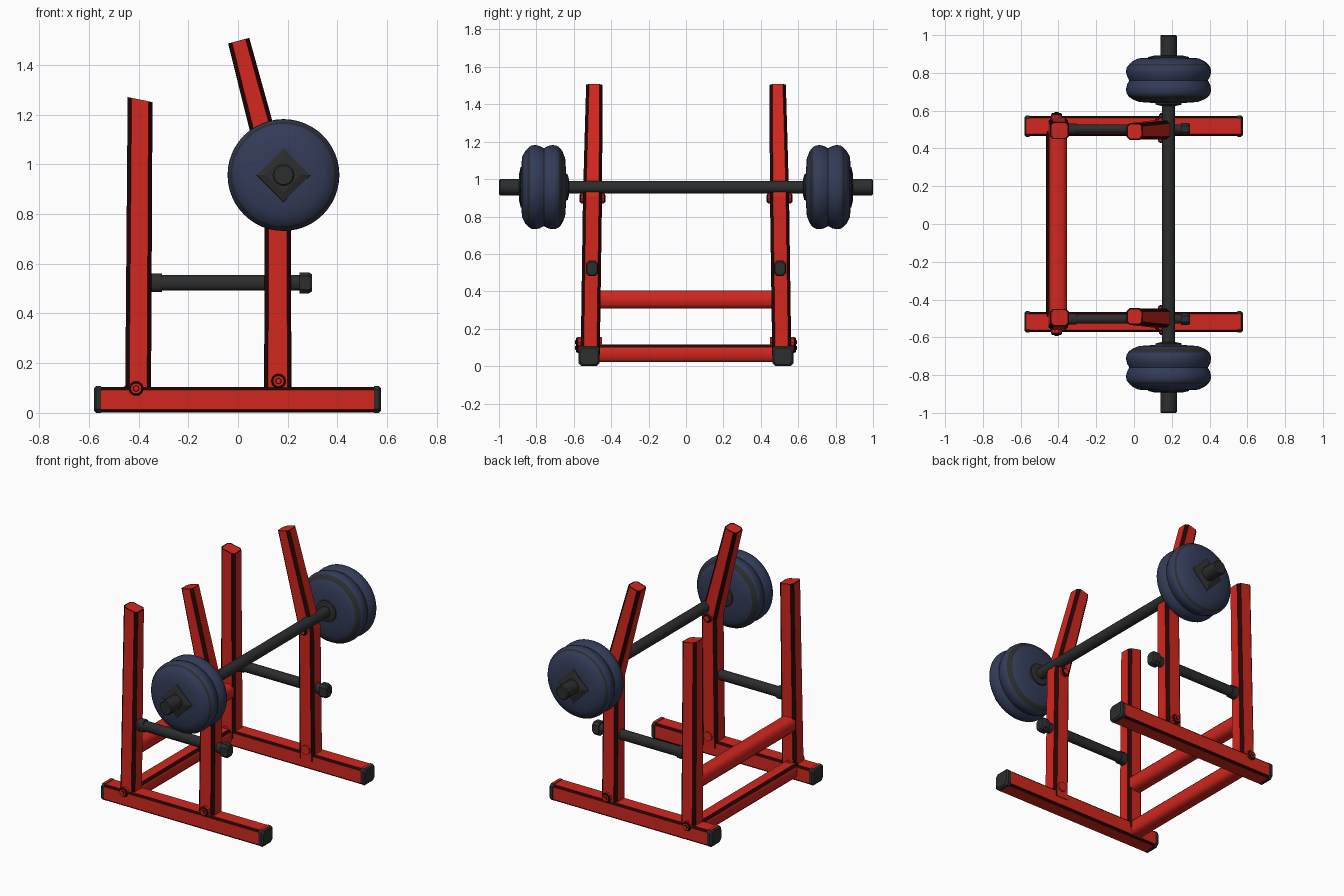
import bpy, bmesh, math
from mathutils import Vector

if "Cube" in bpy.data.objects:
    bpy.data.objects.remove(bpy.data.objects["Cube"])


def material(name, rgb):
    m = bpy.data.materials.new(name)
    m.diffuse_color = (*rgb, 1)
    m.use_nodes = True
    m.node_tree.nodes["Principled BSDF"].inputs["Base Color"].default_value = m.diffuse_color
    return m


RED = material("red paint", (0.64, 0.020, 0.013))
EDGE = material("dark red edge", (0.018, 0.0015, 0.0015))
BLACK = material("black rubber", (0.025, 0.026, 0.027))
BLUE = material("navy plate", (0.033, 0.044, 0.096))


def finish(name, bm, mats, angle=None):
    mesh = bpy.data.meshes.new(name)
    bm.to_mesh(mesh)
    bm.free()
    for m in mats:
        mesh.materials.append(m)
    ob = bpy.data.objects.new(name, mesh)
    bpy.context.collection.objects.link(ob)
    if angle:
        bpy.ops.object.select_all(action='DESELECT')
        ob.select_set(True)
        bpy.context.view_layer.objects.active = ob
        bpy.ops.object.shade_smooth_by_angle(angle=math.radians(angle))
    return ob


def beam(name, pts, sizes, mats, chamfer=0.016, ref=(0, 1, 0), end_slope=0, angle=None,
         paint=lambda n, is_chamfer: is_chamfer, rim=0):
    """Chamfered tube along a path; sizes are (along ref, across); paint picks faces for material 1."""
    bm = bmesh.new()
    pts = [Vector(p) for p in pts]
    rings, chamfers = [], set()
    for i, (p, (w, d)) in enumerate(zip(pts, sizes)):
        a = (p - pts[i - 1]).normalized() if i else Vector()
        b = (pts[i + 1] - p).normalized() if i < len(pts) - 1 else Vector()
        t = (a + b).normalized()
        u = Vector(ref)
        u = (u - t * u.dot(t)).normalized()
        v = t.cross(u)
        w, d, c = w / 2, d / 2, chamfer
        section = [(w, -d + c), (w, d - c), (w - c, d), (-w + c, d),
                   (-w, d - c), (-w, -d + c), (-w + c, -d), (w - c, -d)]
        rings.append([bm.verts.new(p + u * x + v * y) for x, y in section])
    for vert in rings[-1]:
        vert.co.z += end_slope * (vert.co.x - pts[-1].x)
    for r0, r1 in zip(rings, rings[1:]):
        for k in range(8):
            j = (k + 1) % 8
            f = bm.faces.new((r0[k], r0[j], r1[j], r1[k]))
            if k % 2:
                chamfers.add(f)
    bm.faces.new(rings[0])
    top = bm.faces.new(rings[-1])
    bmesh.ops.recalc_face_normals(bm, faces=bm.faces)
    if len(mats) > 1:
        for f in bm.faces:
            f.material_index = int(paint(f.normal, f in chamfers))
    if rim:  # dark border around the end face
        for f in bmesh.ops.inset_region(bm, faces=[top], thickness=rim)["faces"]:
            f.material_index = 1
    return finish(name, bm, mats, angle)


def lathe(name, centre, profile, mats, side=1, n=40, bands=(), angle=35):
    """Solid of revolution about a y axis through centre (x, z); bands take material 1."""
    bm = bmesh.new()
    cx, cz = centre
    rings = [[bm.verts.new((cx + r * math.cos(k * math.tau / n), side * y,
                            cz + r * math.sin(k * math.tau / n))) for k in range(n)]
             for y, r in profile]
    for i, (r0, r1) in enumerate(zip(rings, rings[1:])):
        for k in range(n):
            j = (k + 1) % n
            f = bm.faces.new((r0[k], r0[j], r1[j], r1[k]))
            f.material_index = int(i in bands)
    bm.faces.new(rings[0])
    bm.faces.new(rings[-1])
    bmesh.ops.recalc_face_normals(bm, faces=bm.faces)
    return finish(name, bm, mats, angle)


PAINT = [RED, EDGE]
AXLE = (0.183, 0.957)

for s, tag in ((-1, "front"), (1, "back")):
    # floor rail with rubber end caps, red on their upper faces
    beam(f"floor_rail_{tag}", [(-0.555, s * 0.518, 0.053), (0.55, s * 0.518, 0.053)],
         [(0.106, 0.102)] * 2, PAINT, 0.011)
    for x0, x1, end in ((-0.552, -0.58, "left"), (0.547, 0.576, "right")):
        beam(f"rail_cap_{end}_{tag}", [(x0, s * 0.518, 0.054), ((x0 + 2 * x1) / 3, s * 0.518, 0.054),
             (x1, s * 0.518, 0.054)], [(0.113, 0.108), (0.113, 0.108), (0.096, 0.088)],
             [BLACK, RED], paint=lambda n, is_chamfer: n.z > 0.9)

    # straight upright and bent upright
    beam(f"straight_upright_{tag}", [(-0.402, s * 0.512, 0.06), (-0.394, s * 0.495, 1.26)],
         [(0.102, 0.104), (0.092, 0.100)], PAINT, end_slope=-0.2, rim=0.008)
    beam(f"bent_upright_{tag}",
         [(0.16, s * 0.512, 0.06), (0.16, s * 0.500, 0.90), (0.003, s * 0.490, 1.497)],
         [(0.102, 0.110), (0.102, 0.106), (0.088, 0.088)], PAINT, rim=0.008)

    # safety bar with a sleeve and an end stop
    y = s * 0.503
    beam(f"safety_bar_{tag}", [(-0.37, y, 0.523), (0.27, y, 0.523)],
         [(0.050, 0.062)] * 2, [BLACK], 0.015, angle=50)
    beam(f"safety_bar_sleeve_{tag}", [(-0.36, y, 0.523), (-0.305, y, 0.523)],
         [(0.058, 0.074)] * 2, [BLACK], 0.015, angle=50)
    beam(f"safety_bar_stop_{tag}", [(0.248, y, 0.523), (0.285, y, 0.523), (0.297, y, 0.523)],
         [(0.064, 0.084), (0.064, 0.084), (0.052, 0.070)], [BLACK], 0.015)

    # bolts at the feet and at the bend
    for x, z, foot in ((-0.41, 0.098, "left"), (0.163, 0.128, "right")):
        lathe(f"foot_bolt_{foot}_{tag}", (x, z),
              [(0.45, 0.030), (0.578, 0.030), (0.588, 0.022), (0.588, 0.012), (0.594, 0.010)],
              PAINT, s, 10, (1, 3))
    lathe(f"bend_bolt_{tag}", (0.155, 0.897),
          [(0.430, 0.018), (0.438, 0.028), (0.562, 0.028), (0.570, 0.018)], PAINT, s, 10, (0, 2))

    # weight plates, hub and sleeve
    lathe(f"weight_plates_{tag}", AXLE,
          [(0.640, 0.07), (0.646, 0.155), (0.660, 0.190), (0.670, 0.205), (0.680, 0.215),
           (0.695, 0.223), (0.715, 0.225), (0.738, 0.220), (0.760, 0.208), (0.782, 0.220),
           (0.805, 0.225), (0.825, 0.223), (0.838, 0.215), (0.848, 0.206), (0.860, 0.193),
           (0.877, 0.160), (0.881, 0.09)], [BLUE, BLACK], s, 48, (2, 3, 12))
    lathe(f"plate_hub_{tag}", AXLE, [(0.86, 0.112), (0.884, 0.108), (0.893, 0.070)],
          [BLACK], s, 4, angle=None)
    lathe(f"inner_collar_{tag}", AXLE, [(0.625, 0.038), (0.632, 0.068), (0.65, 0.072)],
          [BLACK], s, 16)
    lathe(f"bar_sleeve_{tag}", AXLE, [(0.87, 0.044), (0.994, 0.044), (1.0, 0.038)],
          [BLACK], s, 20)

# barbell shaft
lathe("barbell_shaft", AXLE, [(-0.9, 0.034), (0.9, 0.034)], [BLACK], 1, 20)

# cross members joining the two sides; the lower one has dark upper edges
beam("lower_cross_member", [(-0.418, -0.49, 0.068), (-0.418, 0.49, 0.068)],
     [(0.094, 0.094)] * 2, PAINT, 0.016, (1, 0, 0), angle=50,
     paint=lambda n, is_chamfer: is_chamfer and n.z > 0)
beam("upper_cross_member", [(-0.403, -0.49, 0.357), (-0.403, 0.49, 0.357)],
     [(0.094, 0.096)] * 2, [RED], 0.02, (1, 0, 0), angle=50)
